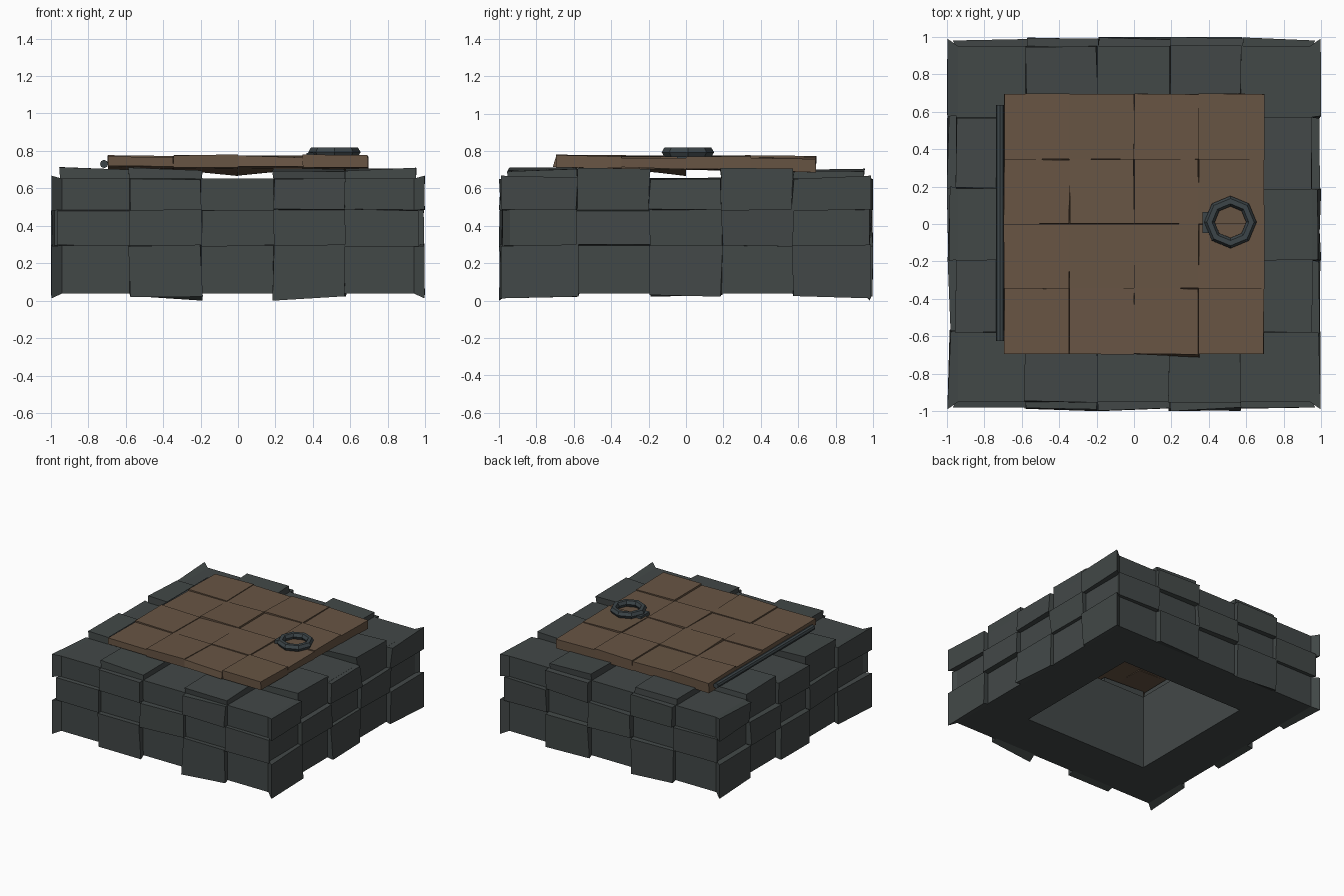
import bpy, bmesh, math, random
from mathutils import Vector, Matrix

if "Cube" in bpy.data.objects:
    bpy.data.objects.remove(bpy.data.objects["Cube"])

random.seed(7)


def material(name, rgb):
    m = bpy.data.materials.new(name)
    m.diffuse_color = (*rgb, 1)
    m.use_nodes = True
    m.node_tree.nodes["Principled BSDF"].inputs["Base Color"].default_value = m.diffuse_color
    return m


STONE = material("slate stone", (0.055, 0.065, 0.064))
WOOD = material("brown wood", (0.138, 0.090, 0.057))
METAL = material("dark iron", (0.046, 0.060, 0.066))


def finish(bm, name, mat):
    bmesh.ops.recalc_face_normals(bm, faces=bm.faces)
    me = bpy.data.meshes.new(name)
    bm.to_mesh(me)
    bm.free()
    me.materials.append(mat)
    ob = bpy.data.objects.new(name, me)
    bpy.context.collection.objects.link(ob)
    return ob


def hexahedron(bm, low, high):
    """Closed block between two matching four-point loops."""
    a = [bm.verts.new(p) for p in low]
    b = [bm.verts.new(p) for p in high]
    bm.faces.new(a[::-1])
    bm.faces.new(b)
    for i in range(4):
        j = (i + 1) % 4
        bm.faces.new((a[i], a[j], b[j], b[i]))


def jit(r):
    return random.uniform(-r, r)


CUTS = [-0.95, -0.58, -0.195, 0.19, 0.57, 0.95]   # block joints along a side
ROWS = [0.038, 0.295, 0.485, 0.652]               # block joints in height
QUAD = ((0, 0), (1, 0), (1, 1), (0, 1))

# Hollow square core of the curb
bm = bmesh.new()
rings = []
for r, z in ((0.95, 0.038), (0.95, 0.652), (0.565, 0.652), (0.565, 0.038)):
    rings.append([bm.verts.new((sx * r, sy * r, z))
                  for sx, sy in ((-1, -1), (1, -1), (1, 1), (-1, 1))])
for k in range(4):
    a, b = rings[k], rings[(k + 1) % 4]
    for i in range(4):
        j = (i + 1) % 4
        bm.faces.new((a[i], a[j], b[j], b[i]))
finish(bm, "stone_core", STONE)

# Raised side blocks: checker pattern that continues around the corners,
# so front and back start low while left and right start raised
bm = bmesh.new()
for side in range(4):
    turn = Matrix.Rotation(side * math.pi / 2, 3, 'Z')
    for i in range(5):
        for j in range(3):
            if (i + j + side) % 2 == 0:
                continue
            low, high = [], []
            for a, b in QUAD:
                u, v = CUTS[i + a], ROWS[j + b]
                h = random.uniform(0.028, 0.05)
                ou, ov = u + jit(0.008), v + jit(0.006)
                if j + b == 0:
                    ov = 0.022 + jit(0.004)
                    if side % 2 == 0 and i + a == 3:
                        ov = 0.0
                if i + a in (0, 5):                 # flared corner
                    raised_end = j != 1
                    h = 0.047 if raised_end else 0.03
                    ou = math.copysign(0.99 if raised_end else 0.968, u)
                    if j + b == 0:
                        ov = 0.012
                    elif j + b == 3:
                        ov = 0.668
                low.append(turn @ Vector((u, -0.94, v)))
                high.append(turn @ Vector((ou, -0.95 - h, ov)))
            if (i, j) in ((2, 0), (2, 1)):          # one corner sets the full width
                high[0] = turn @ Vector((CUTS[2], -1.0, ROWS[j] - 0.008))
            if side % 2 == 0 and (i, j) == (1, 2):
                high[1] = turn @ Vector((CUTS[2], -1.0, ROWS[2]))
            hexahedron(bm, low, high)
finish(bm, "side_blocks", STONE)

# Raised blocks around the top rim
bm = bmesh.new()
for i in range(5):
    for j in range(5):
        if (i + j) % 2 == 0 or (0 < i < 4 and 0 < j < 4):
            continue
        low, high = [], []
        for a, b in QUAD:
            x, y = CUTS[i + a], CUTS[j + b]
            low.append((x, y, 0.645))
            high.append((x + jit(0.008), y + jit(0.008), 0.702 + jit(0.012)))
        hexahedron(bm, low, high)
finish(bm, "rim_blocks", STONE)

# Wooden hatch: sixteen uneven panels, the middle sagging underneath
STEPS = [-0.695, -0.345, 0.0, 0.345, 0.695]
bm = bmesh.new()
for i in range(4):
    for j in range(4):
        low, high = [], []
        lift = 0.004 if (i + j) % 2 else -0.004
        for a, b in QUAD:
            x, y = STEPS[i + a], STEPS[j + b]
            sag = 0.032 if j == 1 and (i + a, j + b) == (2, 2) else 0
            low.append((x, y, 0.702 - 0.02 * y - sag + jit(0.005)))
            high.append((x + jit(0.003), y + jit(0.003),
                         0.77 - 0.005 * y + lift + jit(0.006)))
        if (i, j) == (2, 0):                        # panel leaning out at the front
            low[1] = (0.35, -0.712, low[1][2])
        hexahedron(bm, low, high)
finish(bm, "hatch_panels", WOOD)

# Hinge rod along the left edge of the hatch
bm = bmesh.new()
bmesh.ops.create_cone(bm, cap_ends=True, segments=8, radius1=0.022, radius2=0.022,
                      depth=1.26, matrix=Matrix.Translation((-0.715, 0.005, 0.73))
                      @ Matrix.Rotation(math.pi / 2, 4, 'X'))
finish(bm, "hinge_rod", METAL)

# Eight-sided pull ring lying on the hatch
bpy.ops.mesh.primitive_torus_add(major_segments=8, minor_segments=6, major_radius=0.112,
                                 minor_radius=0.028, location=(0.515, 0.01, 0.793))
ring = bpy.context.object
ring.name = "pull_ring"
ring.data.materials.append(METAL)
for p in ring.data.polygons:
    p.use_smooth = False

# Staple that holds the ring
bm = bmesh.new()
bmesh.ops.create_cube(bm, size=1, matrix=Matrix.Translation((0.395, 0.008, 0.775))
                      @ Matrix.Diagonal((0.06, 0.11, 0.03, 1)))
finish(bm, "ring_staple", METAL)
